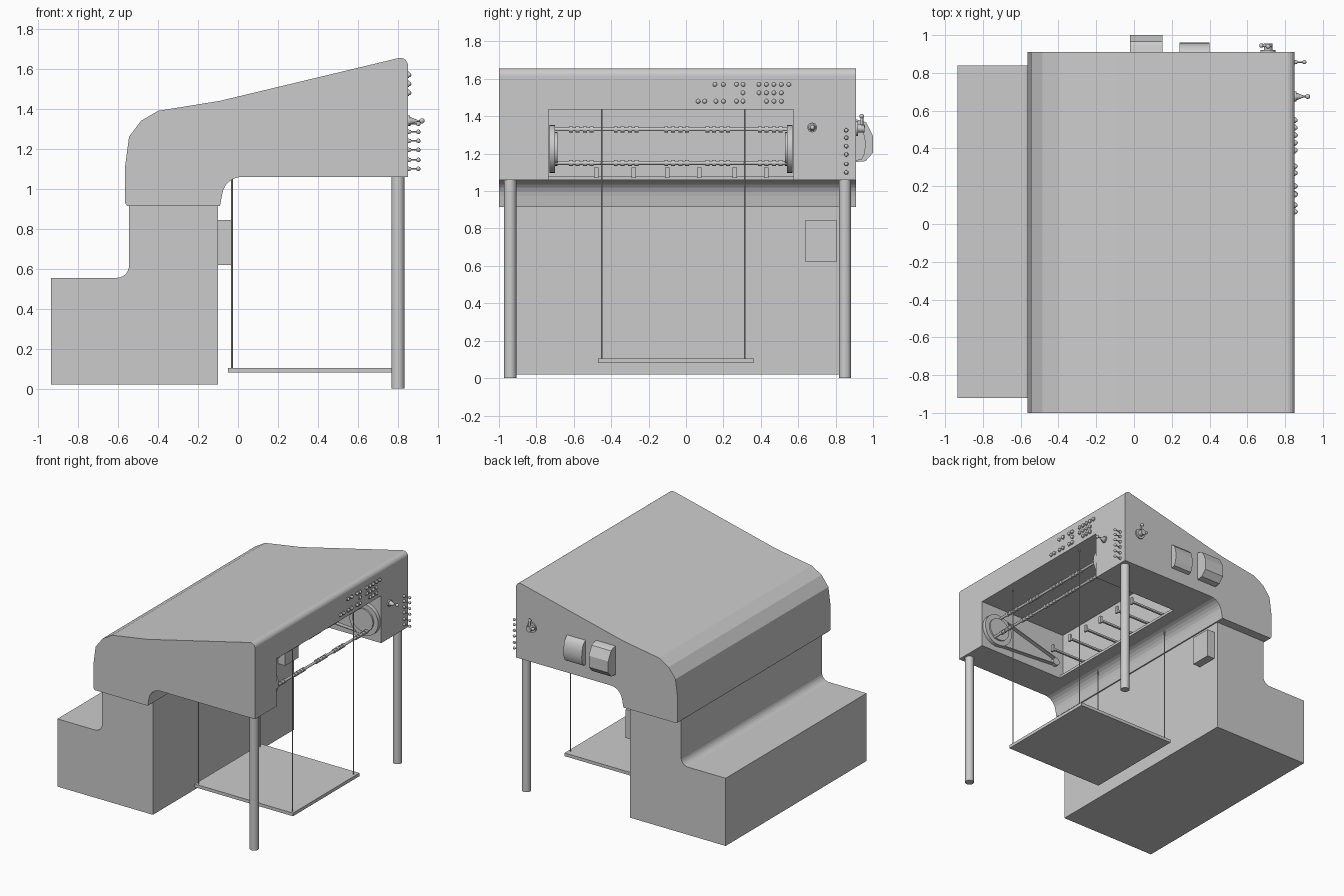
import bpy, bmesh, math
from mathutils import Vector

if "Cube" in bpy.data.objects:
    bpy.data.objects.remove(bpy.data.objects["Cube"])


def finish(name, bm, smooth=False):
    bmesh.ops.recalc_face_normals(bm, faces=bm.faces)
    me = bpy.data.meshes.new(name)
    bm.to_mesh(me)
    bm.free()
    ob = bpy.data.objects.new(name, me)
    bpy.context.collection.objects.link(ob)
    if smooth:
        bpy.ops.object.select_all(action='DESELECT')
        ob.select_set(True)
        bpy.context.view_layer.objects.active = ob
        bpy.ops.object.shade_smooth_by_angle(angle=math.radians(35))
    return ob


def extrude(name, pts, vec, smooth=False):
    """Closed outline of 3D points swept along a vector."""
    bm = bmesh.new()
    face = bm.faces.new([bm.verts.new(p) for p in pts])
    res = bmesh.ops.extrude_face_region(bm, geom=[face], use_keep_orig=True)
    bmesh.ops.translate(bm, vec=vec, verts=[v for v in res['geom'] if isinstance(v, bmesh.types.BMVert)])
    return finish(name, bm, smooth)


def box(name, x0, x1, y0, y1, z0, z1):
    return extrude(name, [(x0, y0, z0), (x1, y0, z0), (x1, y1, z0), (x0, y1, z0)], (0, 0, z1 - z0))


def rod(name, a, b, r, r2=None, n=12):
    a, b = Vector(a), Vector(b)
    bm = bmesh.new()
    bmesh.ops.create_cone(bm, cap_ends=True, segments=n, radius1=r, radius2=r if r2 is None else r2, depth=(b - a).length)
    bm.transform((b - a).to_track_quat('Z', 'Y').to_matrix().to_4x4())
    bmesh.ops.translate(bm, vec=(a + b) / 2, verts=bm.verts)
    return finish(name, bm, True)


def ball(name, c, r):
    bm = bmesh.new()
    bmesh.ops.create_uvsphere(bm, u_segments=12, v_segments=8, radius=r)
    bmesh.ops.translate(bm, vec=c, verts=bm.verts)
    return finish(name, bm, True)


def arc(cx, cz, r, a0, a1, n):
    return [(cx + r * math.cos(math.radians(a0 + (a1 - a0) * i / n)),
             cz + r * math.sin(math.radians(a0 + (a1 - a0) * i / n))) for i in range(n + 1)]


# Hood: side profile swept in y, with an open bay cut into its right end
hood_profile = ([(-0.555, 0.915), (-0.565, 0.93), (-0.565, 1.11), (-0.545, 1.26), (-0.485, 1.34), (-0.40, 1.39),
                 (-0.09, 1.44)] + arc(0.812, 1.617, 0.038, 102, 0, 6) + [(0.85, 1.06)]
                + arc(0.02, 0.96, 0.10, 90, 172, 6) + [(-0.09, 0.915)])
hood = extrude("hood", [(x, -1.0, z) for x, z in hood_profile], (0, 1.91, 0))
cutter = box("bay_cutter", 0.07, 1.0, -0.735, 0.575, 0.9, 1.435)
mod = hood.modifiers.new("bay", 'BOOLEAN')
mod.operation, mod.solver, mod.object = 'DIFFERENCE', 'EXACT', cutter
bpy.context.view_layer.update()
hood.data = bpy.data.meshes.new_from_object(hood.evaluated_get(bpy.context.evaluated_depsgraph_get()))
hood.modifiers.clear()
bpy.data.objects.remove(cutter)

# Stepped base cabinet with service box
base_profile = ([(-0.935, 0.02), (-0.10, 0.02), (-0.10, 0.92), (-0.545, 0.92)]
                + arc(-0.605, 0.615, 0.06, 0, -90, 6) + [(-0.935, 0.555)])
extrude("base_cabinet", [(x, -0.92, z) for x, z in base_profile], (0, 1.76, 0))
box("service_box", -0.10, -0.035, 0.64, 0.805, 0.62, 0.845)

# Legs
for y in (-0.94, 0.85):
    rod("leg", (0.80, y, 0), (0.80, y, 1.065), 0.033, n=24)

# Hanging tray on four wires
box("hanging_tray", -0.05, 0.81, -0.47, 0.36, 0.08, 0.105)
for y in (-0.45, 0.315):
    rod("tray_wire", (-0.03, y, 0.10), (-0.03, y, 1.05), 0.004, n=8)
    rod("tray_wire", (0.79, y, 0.10), (0.79, y, 1.44), 0.004, n=8)

# Conveyor: end wheels with tapered side belts
for y0, y1, s in ((-0.73, -0.70, 1), (0.57, 0.54, -1)):
    rod("end_wheel", (0.72, y0, 1.225), (0.72, y1, 1.225), 0.127, n=32)
    rod("wheel_hub", (0.72, y1, 1.225), (0.72, y1 + s * 0.012, 1.225), 0.09, n=24)
    rod("small_pulley", (0.16, y0, 1.165), (0.16, y1, 1.165), 0.03, n=16)
    for za, zb in ((1.345, 1.19), (1.103, 1.14)):
        extrude("side_belt", [(0.72, y0, za), (0.16, y0, zb), (0.16, y0, zb + 0.007), (0.72, y0, za + 0.007)],
                (0, s * 0.03, 0))

# Conveyor rods with groups of clip sleeves
for x, z in ((0.70, 1.33), (0.76, 1.15)):
    rod("conveyor_rod", (x, -0.71, z), (x, 0.55, z), 0.010)
    for g in (-0.56, -0.32, -0.05, 0.17, 0.45):
        for k in (-0.055, -0.02, 0.02, 0.055):
            rod("clip_sleeve", (x, g + k - 0.010, z), (x, g + k + 0.010, z), 0.016)

# Support fingers reaching out from the back wall of the bay
box("bay_sill", 0.06, 0.10, -0.735, 0.575, 1.06, 1.08)
for y in (-0.48, -0.28, -0.10, 0.07, 0.26, 0.43):
    box("support_finger", 0.06, 0.39, y - 0.008, y + 0.008, 1.085, 1.10)
    box("finger_tip", 0.375, 0.39, y - 0.012, y + 0.012, 1.07, 1.125)

# Push buttons on the right face
rows = {1.57: (.155, .20, .27, .305, .39, .43, .47, .51, .55),
        1.525: (.305, .39, .43, .47, .51),
        1.48: (.065, .10, .16, .20, .27, .305, .43, .47, .51)}
for z, ys in rows.items():
    for y in ys:
        rod("button_ring", (0.845, y, z), (0.856, y, z), 0.016)
        ball("button", (0.855, y, z), 0.012)

# Column of pull knobs and the joystick
for z in (1.325, 1.285, 1.24, 1.195, 1.145, 1.10):
    rod("knob_collar", (0.845, 0.857, z), (0.865, 0.857, z), 0.013, 0.008)
    rod("knob_stem", (0.85, 0.857, z), (0.90, 0.857, z), 0.004)
    ball("knob", (0.902, 0.857, z), 0.011)
rod("joystick_base", (0.845, 0.675, 1.34), (0.86, 0.675, 1.34), 0.026, n=20)
rod("joystick_cone", (0.86, 0.675, 1.34), (0.895, 0.675, 1.34), 0.02, 0.006)
rod("joystick_stem", (0.88, 0.675, 1.34), (0.92, 0.675, 1.34), 0.005)
ball("joystick_ball", (0.92, 0.675, 1.34), 0.013)

# Two housings on the far end wall
extrude("large_housing", [(-0.02, y, z) for y, z in ((0.90, 1.385), (0.945, 1.375), (0.965, 1.365), (1.0, 1.295),
        (1.0, 1.205), (0.96, 1.16), (0.90, 1.155))], (0.17, 0, 0))
extrude("small_housing", [(0.24, y, z) for y, z in [(0.90, 1.36), (0.92, 1.355), (0.945, 1.33), (0.958, 1.28),
        (0.96, 1.24), (0.955, 1.20), (0.94, 1.17), (0.90, 1.16)]], (0.16, 0, 0), True)

# Valve on the far end wall
rod("valve_flange", (0.71, 0.905, 1.335), (0.71, 0.92, 1.335), 0.04, n=20)
rod("valve_body", (0.71, 0.915, 1.335), (0.71, 0.955, 1.335), 0.022)
rod("valve_stem", (0.71, 0.94, 1.32), (0.71, 0.94, 1.40), 0.008)
rod("valve_lever", (0.67, 0.945, 1.345), (0.73, 0.945, 1.345), 0.008)
ball("valve_lever_end", (0.675, 0.945, 1.345), 0.012)
ball("valve_top", (0.71, 0.94, 1.40), 0.013)
